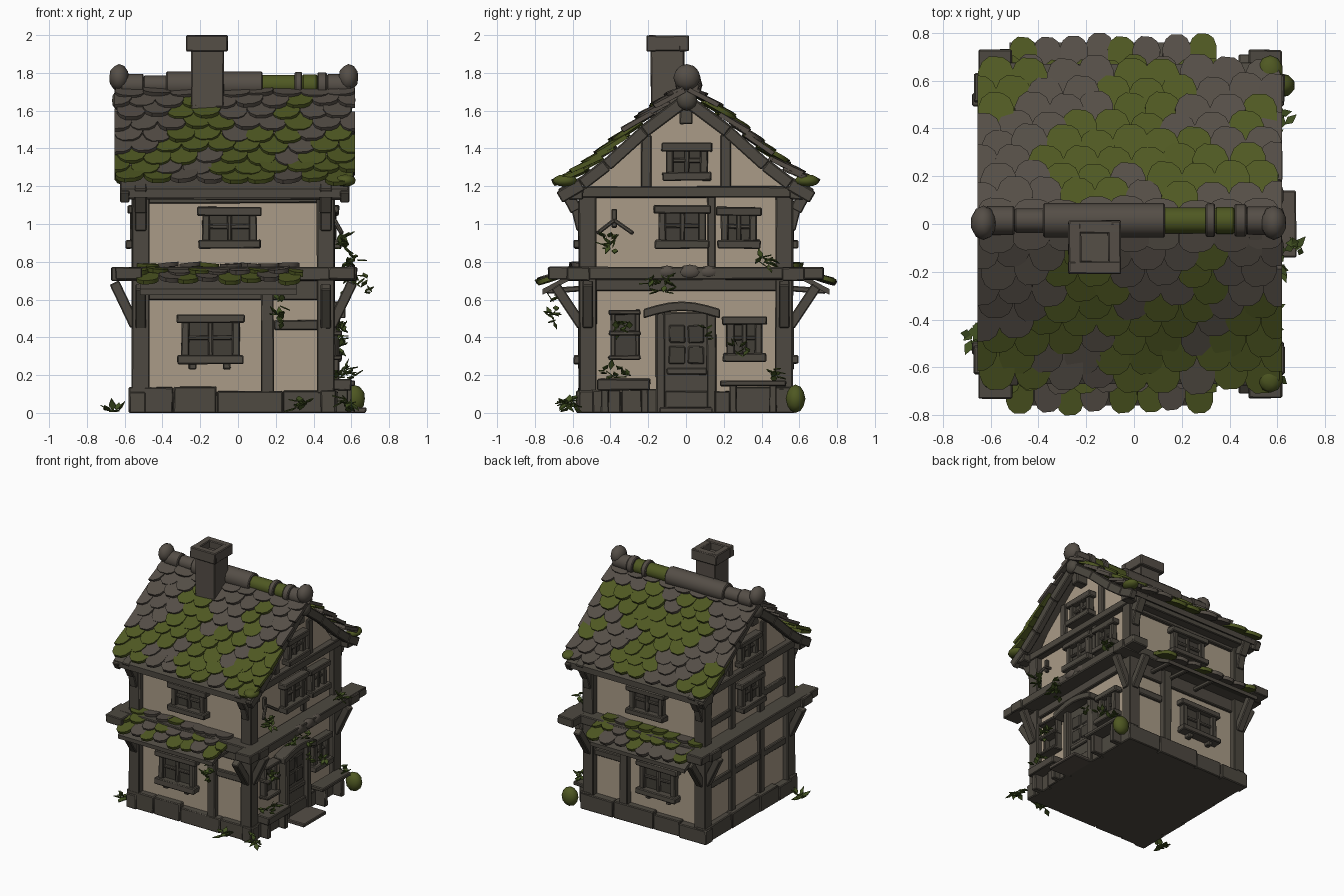
import bpy, bmesh, math, random
from mathutils import Vector, Matrix

if "Cube" in bpy.data.objects:
    bpy.data.objects.remove(bpy.data.objects["Cube"])
random.seed(7)
R = random.uniform

COL = {"timber": (0.075, 0.066, 0.052), "roof_stone": (0.090, 0.076, 0.062), "plaster": (0.40, 0.33, 0.245),
       "moss": (0.078, 0.098, 0.016), "leaf": (0.055, 0.085, 0.016), "dark_pane": (0.055, 0.049, 0.039)}
MATS = {}
for n, c in COL.items():
    MATS[n] = bpy.data.materials.new(n)
    MATS[n].diffuse_color = (*c, 1)
parts = {}   # part name -> (bmesh, material names, bevel width)


def part(name, mats, bevel=0.0):
    if name not in parts:
        parts[name] = (bmesh.new(), mats.split(), bevel)
    return parts[name][0]


def solid(bm, bottom, top, mi=0):
    """Closed prism between two matching loops of points."""
    a = [bm.verts.new(p) for p in bottom]
    b = [bm.verts.new(p) for p in top]
    n = len(a)
    fs = [bm.faces.new(a), bm.faces.new(b)]
    fs += [bm.faces.new((a[i], a[(i + 1) % n], b[(i + 1) % n], b[i])) for i in range(n)]
    for f in fs:
        f.material_index = mi


def box(name, x0, x1, y0, y1, z0, z1, mat="timber", fn=Vector, rough=0.003):
    j = lambda x, y, z: fn((x + R(-rough, rough), y + R(-rough, rough), max(0, z + R(-rough, rough) * (z > 0))))
    ring = ((x0, y0), (x1, y0), (x1, y1), (x0, y1))
    solid(part(name, mat, 0.006), [j(x, y, z0) for x, y in ring], [j(x, y, z1) for x, y in ring])


# Wall frames: u runs along the wall, d points outwards, v is height
SIDE = {"front": lambda p: Vector((p[0], -0.52 - p[1], p[2])), "back": lambda p: Vector((p[0], 0.52 + p[1], p[2])),
        "right": lambda p: Vector((0.47 + p[1], p[0], p[2])), "left": lambda p: Vector((-0.52 - p[1], p[0], p[2]))}


def wall(name, side, u0, u1, v0, v1, d0=-0.02, d1=0.025, mat="timber"):
    box(name, u0, u1, d0, d1, v0, v1, mat, SIDE[side])


def beam(name, p, q, w, h=None, mat="timber"):
    p, q, h = Vector(p), Vector(q), h or w
    d = (q - p).normalized()
    s = d.cross(Vector((1, 0, 0)) if abs(d.x) < 0.9 else Vector((0, 0, 1))).normalized()
    t = d.cross(s)
    cs = [s * a * w / 2 + t * b * h / 2 for a, b in ((-1, -1), (1, -1), (1, 1), (-1, 1))]
    solid(part(name, mat, 0.006), [p + c for c in cs], [q + c for c in cs])


def window(side, u, v0, v1, w, tag):
    nm, h = tag + "_window_frame", w / 2
    wall(tag + "_window_pane", side, u - h, u + h, v0, v1, -0.01, 0.02, "dark_pane")
    for s in (-1, 1):
        wall(nm, side, u + s * h - 0.02, u + s * h + 0.02, v0, v1, 0, 0.05)
    wall(nm, side, u - h - 0.045, u + h + 0.045, v1 - 0.025, v1 + 0.02, 0, 0.065)
    wall(nm, side, u - h - 0.04, u + h + 0.04, v0 - 0.02, v0 + 0.025, 0, 0.075)
    wall(nm, side, u - 0.013, u + 0.013, v0, v1, 0, 0.042)
    wall(nm, side, u - h, u + h, (v0 + v1) / 2 - 0.005, (v0 + v1) / 2 + 0.018, 0, 0.036)


def cyl_x(name, x0, x1, y, z, r, mat):
    m = Matrix.Translation(((x0 + x1) / 2, y, z)) @ Matrix.Rotation(math.pi / 2, 4, 'Y')
    bmesh.ops.create_cone(part(name, mat, 0.006), cap_ends=True, segments=12, radius1=r, radius2=r, depth=x1 - x0, matrix=m)


def ball(name, p, r, mat, sq=(1, 1, 1)):
    bmesh.ops.create_icosphere(part(name, mat), subdivisions=2, radius=r,
                               matrix=Matrix.Translation(p) @ Matrix.Diagonal((*sq, 1)))


def leaves(name, p, spread, n, size=0.06):
    bm = part(name, "leaf")
    for _ in range(n):
        o = Vector(p) + Vector([R(-s, s) for s in spread])
        d = Vector((R(-1, 1), R(-1, 1), R(-0.7, 0.8))).normalized() * size * R(0.7, 1.2)
        s = d.cross(Vector((0, 0, 1))).normalized() * size * 0.28
        pts = [o, o + d * 0.45 + s, o + d, o + d * 0.45 - s]
        for q in pts:
            q.z = max(q.z, 0.004)
        solid(bm, pts, [q + Vector((0, 0, 0.006)) for q in pts])


# Plaster body, with a gable prism under the roof
box("plaster_walls", -0.52, 0.47, -0.52, 0.52, 0.05, 1.2, "plaster", rough=0)
tri = ((-0.53, 1.17), (0.53, 1.17), (0.4, 1.33), (0, 1.67), (-0.4, 1.33))
solid(part("gable_walls", "plaster"), [(-0.52, y, z) for y, z in tri], [(0.47, y, z) for y, z in tri])

# Stone plinth of uneven blocks
box("plinth_core", -0.55, 0.5, -0.55, 0.55, 0, 0.11, "timber", rough=0)
for side, a, b in (("front", -0.58, 0.53), ("back", -0.58, 0.53), ("left", -0.58, 0.58), ("right", -0.58, 0.58)):
    cuts = [a, a + 0.24, a + 0.47, a + 0.82, b]
    for u0, u1 in zip(cuts, cuts[1:]):
        wall("plinth_stones", side, u0, u1 - 0.004, 0, R(0.11, 0.145), -0.03, R(0.045, 0.06))

# Corner posts, rails and eave braces
for x in (-0.515, 0.465):
    for y in (-0.52, 0.52):
        sx, sy = (1 if x > 0 else -1), (1 if y > 0 else -1)
        box("corner_posts", x - 0.047, x + 0.047, y - 0.047, y + 0.047, 0.1, 1.2)
        beam("eave_braces", (x, y + sy * 0.03, 0.97), (x, y + sy * 0.06, 1.09), 0.06)
        beam("eave_braces", (x, y + sy * 0.06, 1.07), (x, y + sy * 0.13, 1.2), 0.065)
        beam("floor_braces", (x + sx * 0.03, y, 0.46), (x + sx * 0.14, y, 0.69), 0.055)
        beam("floor_braces", (x, y + sy * 0.03, 0.46), (x, y + sy * 0.17, 0.67), 0.055)
for s in (-1, 1):
    box("floor_belt", -0.67, 0.63, s * 0.57 - 0.06, s * 0.57 + 0.06, 0.70, 0.77)
    box("eave_purlin", -0.62, 0.58, s * 0.585 - 0.04, s * 0.585 + 0.04, 1.13, 1.19)
for x in (-0.58, 0.55):
    box("floor_belt_sides", x - 0.07, x + 0.07, -0.73, 0.73, 0.705, 0.772)
for side in ("front", "back"):
    wall("long_wall_timbers", side, 0.12, 0.19, 0.1, 0.71, -0.02, 0.045)
    wall("long_wall_timbers", side, 0.19, 0.45, 0.44, 0.49)
    wall("long_wall_timbers", side, -0.5, 0.45, 0.6, 0.71, -0.02, 0.02)
    wall("long_wall_timbers", side, -0.5, 0.45, 1.11, 1.18)
    window(side, -0.045, 0.89, 1.07, 0.25, side + "_upper")
    window(side, -0.145, 0.28, 0.50, 0.27, side + "_lower")
    for u in (-0.24, -0.06):
        wall("sill_brackets", side, u - 0.02, u + 0.02, 0.23, 0.28, 0, 0.05)
for side in ("left", "right"):
    wall("gable_timbers", side, -0.57, 0.57, 1.14, 1.2, -0.02, 0.05)
    wall("gable_timbers", side, -0.5, 0.5, 0.645, 0.71, -0.02, 0.03)
    for s in (-1, 1):
        wall("gable_timbers", side, s * 0.21 - 0.027, s * 0.21 + 0.027, 1.18, 1.47)
    wall("gable_timbers", side, -0.035, 0.035, 1.53, 1.66, -0.02, 0.09)
    window(side, 0.005, 1.25, 1.41, 0.18, side + "_gable")
    window(side, -0.02, 0.89, 1.08, 0.21, side + "_upper")
for u in (-0.18, 0.18):
    wall("left_wall_timbers", "left", u - 0.03, u + 0.03, 0.1, 1.15)
for v in (0.42, 0.9):
    for a, b in ((-0.5, -0.18), (0.18, 0.5)):
        wall("left_wall_timbers", "left", a, b, v - 0.027, v + 0.027, -0.02, 0.022)
wall("left_wall_timbers", "left", -0.18, 0.18, 0.393, 0.447, -0.02, 0.022)
wall("right_wall_timbers", "right", 0.115, 0.155, 0.77, 1.15)
window("right", 0.28, 0.89, 1.07, 0.15, "right_small")
window("right", 0.31, 0.29, 0.49, 0.15, "right_lower")

# Door with arched lintel and step
wall("door_leaf", "right", -0.12, 0.13, 0.02, 0.53, 0, 0.03)
for s in (-1, 1):
    wall("door_frame", "right", s * 0.135 - 0.025, s * 0.135 + 0.025, 0, 0.53, 0, 0.065)
arch = [(-0.225 + 0.405 * i / 6, 0.525 + 0.04 * math.sin(math.pi * i / 6)) for i in range(7)]
lo = [(u, v - 0.025) for u, v in arch] + [(u, v + 0.025) for u, v in reversed(arch)]
solid(part("door_lintel", "timber", 0.006), [SIDE["right"]((u, 0, v)) for u, v in lo],
      [SIDE["right"]((u, 0.1, v)) for u, v in lo])
for i in range(2):
    for k in range(2):
        wall("door_panes", "right", -0.09 + i * 0.1, -0.005 + i * 0.1, 0.26 + k * 0.11, 0.355 + k * 0.11, 0.02, 0.037, "dark_pane")
wall("door_leaf", "right", -0.1, 0.11, 0.2, 0.235, 0, 0.045)
box("door_step", 0.5, 0.68, -0.14, 0.14, 0, 0.03, "roof_stone")

# Hanging shelf, planter, bench and sign bracket on the door side
wall("shelf_back", "right", -0.4, -0.25, 0.29, 0.53, 0, 0.012, "dark_pane")
for v in (0.28, 0.41, 0.52):
    wall("wall_shelf", "right", -0.41, -0.24, v, v + 0.025, 0, 0.08)
for u in (-0.4, -0.27):
    wall("wall_shelf", "right", u, u + 0.025, 0.28, 0.54, 0, 0.05)
wall("planter", "right", -0.47, -0.19, 0.12, 0.18, 0.02, 0.13)
for u in (-0.45, -0.24):
    wall("planter", "right", u, u + 0.04, 0, 0.13, 0.03, 0.11)
    wall("bench", "right", u + 0.68, u + 0.72, 0, 0.15, 0.04, 0.13)
wall("bench", "right", 0.18, 0.53, 0.14, 0.172, 0.03, 0.15)
beam("sign_bracket", (0.5, -0.38, 1.08), (0.5, -0.38, 0.98), 0.03)
for y in (-0.47, -0.28):
    beam("sign_bracket", (0.51, -0.38, 1.02), (0.55, y, 0.95), 0.022)
for y, r in ((-0.1, 0.035), (0.02, 0.04), (0.12, 0.035)):
    ball("belt_stones", (0.6, y, 0.745), r, "roof_stone", (0.8, 1.6, 1))

# Roof boarding, shingles and awnings
MAIN = [(0, 1.70), (0.22, 1.535), (0.42, 1.355), (0.55, 1.255), (0.67, 1.185)]
AWN = [(0.5, 0.765), (0.62, 0.73), (0.76, 0.655)]
PATCH = [(.08, .6, .19), (-.55, .6, .14), (-.2, .3, .19), (.2, .27, .15), (.5, .25, .1), (.5, .5, .1), (.0, .46, .12),
         (.05, -.57, .2), (-.55, -.6, .15), (.5, -.6, .17), (-.2, -.28, .13), (.3, -.25, .1), (.5, -.42, .12),
         (-.33, -.45, .11), (.2, -.42, .1)]


def along(prof, s):
    for i, (a, b) in enumerate(zip(prof, prof[1:])):
        a, b = Vector(a), Vector(b)
        ln = (b - a).length
        if s <= ln or i == len(prof) - 2:
            return a + (b - a) * (s / ln)
        s -= ln


def shingles(name, prof, x0, x1, sg, rows, w, length, mossy):
    bm = part(name, "roof_stone moss")
    total = sum((Vector(b) - Vector(a)).length for a, b in zip(prof, prof[1:]))
    n = round((x1 - x0) / w)
    w = (x1 - x0) / n
    shape = [(-.53, 0), (.53, 0), (.54, .62), (.42, .85), (.2, .98), (-.2, 1), (-.42, .86), (-.54, .62)]
    for r in range(rows):
        for k in range(n + r % 2):
            xc = x0 + (k + 0.5 - 0.5 * (r % 2)) * w + R(-.012, .012)
            s = total * (r + 1) / rows + R(-.012, .018)
            a, b = along(prof, max(s - length, 0)), along(prof, s)
            nrm = Vector((-(b - a).y, (b - a).x)).normalized()
            lift, tilt = R(0.022, 0.038), R(-.012, .012)
            mi = int(mossy(xc, sg * b.x))
            pts = []
            for u, v in shape:
                p = a + (b - a) * v + nrm * (0.004 + lift * v + tilt * u)
                x = min(max(xc + u * w, x0 - 0.015), x1 + 0.015)
                pts.append((Vector((x, sg * p.x, p.y)), Vector((x, sg * (p.x + nrm.x * .024), p.y + nrm.y * .024))))
            solid(bm, [p[0] for p in pts], [p[1] for p in pts], mi)


on_patch = lambda x, y: any(math.hypot(x - a, y - b) < r for a, b, r in PATCH)
for sg, tag in ((-1, "front"), (1, "back")):
    for prof, x0, x1, nm, th in ((MAIN, -0.62, 0.58, "roof_boards_", 0.045), (AWN, -0.52, 0.31, "awning_boards_", 0.03)):
        for (y0, z0), (y1, z1) in zip(prof, prof[1:]):
            q = ((sg * y0, z0), (sg * y1, z1), (sg * y1, z1 - th), (sg * y0, z0 - th))
            solid(part(nm + tag, "timber"), [(x0, *p) for p in q], [(x1, *p) for p in q])
    shingles("roof_shingles_" + tag, MAIN, -0.64, 0.605, sg, 9, 0.14, 0.18, on_patch)
    shingles("awning_shingles_" + tag, AWN, -0.53, 0.33, sg, 3, 0.11, 0.14, lambda x, y: R(0, 1) < 0.6)
    # Bargeboards following the roof edge at both gables
    for x in (-0.6, 0.565):
        for (y0, z0), (y1, z1) in zip(MAIN, MAIN[1:]):
            beam("bargeboards", (x, sg * y0, z0 - 0.045), (x, sg * y1, z1 - 0.045), 0.065, 0.05)
    ball("eave_moss", (0.57, sg * 0.64, 1.23), 0.055, "moss", (1, 1.2, 0.6))
    for x in (-0.12, 0.12, 0.28):
        beam("awning_struts", (x, sg * 0.53, 0.66), (x, sg * 0.74, 0.645), 0.03)

# Ridge caps with knobs at the ends
for x0, x1, r, m in ((-0.62, -0.5, .06, "roof_stone"), (-0.5, -0.36, .05, "roof_stone"), (-0.38, 0.13, .072, "roof_stone"),
                     (0.12, 0.31, .055, "moss"), (0.3, 0.34, .07, "roof_stone"), (0.34, 0.42, .056, "moss"),
                     (0.42, 0.47, .068, "roof_stone"), (0.47, 0.6, .058, "roof_stone")):
    cyl_x("ridge_cap_" + m, x0, x1, 0.015, 1.735, r, m)
for x in (-0.63, 0.585):
    ball("ridge_knobs", (x, 0.005, 1.775), 0.072, "roof_stone", (0.75, 1, 1))
    ball("purlin_ends", (x, 0.005, 1.655), 0.055, "timber", (0.7, 1, 1))

# Chimney with hollow cap
box("chimney_shaft", -0.25, -0.075, -0.185, -0.01, 1.5, 1.94, "roof_stone")
for s in (-1, 1):
    box("chimney_cap", -0.275, -0.055, -0.0975 + s * 0.085 - 0.027, -0.0975 + s * 0.085 + 0.027, 1.915, 1.998, "roof_stone", rough=0.002)
    box("chimney_cap", -0.165 + s * 0.083 - 0.027, -0.165 + s * 0.083 + 0.027, -0.2, 0.005, 1.915, 1.998, "roof_stone", rough=0.002)

# Plants: wall vines, potted plants and tufts on the ground
for p, sp, n in (((0.56, -0.4, 0.9), (.02, .03, .04), 16), ((0.6, -0.16, 0.68), (.03, .03, .05), 14),
                 ((0.6, 0.42, 0.8), (.03, .03, .04), 12), ((0.55, -0.38, 0.2), (.03, .07, .03), 14),
                 ((0.54, 0.3, 0.34), (.01, .06, .02), 8), ((0.55, 0.12, 0.42), (.01, .02, .04), 6),
                 ((0.68, -0.1, 0.68), (.01, .02, .05), 8), ((0.22, -0.71, 0.54), (.02, .02, .08), 16),
                 ((0.54, -0.33, 0.46), (.02, .05, .03), 12), ((0.6, 0.48, 0.2), (.03, .03, .03), 8)):
    leaves("wall_plants", p, sp, n)
for p in ((0.33, -0.63, 0.04), (-0.66, -0.47, 0.01), (0.58, -0.62, 0.05)):
    leaves("ground_plants", p, (.025, .025, .02 if p[2] > .02 else .003), 14, 0.07)
ball("bush", (0.61, 0.58, 0.075), 0.065, "moss", (1, 0.8, 1.15))

# Turn the collected parts into objects
for name, (bm, mats, bev) in parts.items():
    bmesh.ops.recalc_face_normals(bm, faces=bm.faces[:])
    if bev:
        ed = [e for e in bm.edges if len(e.link_faces) == 2 and e.calc_face_angle(0) > 0.7]
        bmesh.ops.bevel(bm, geom=ed, offset=bev, segments=1, affect='EDGES', profile=0.5)
    me = bpy.data.meshes.new(name)
    bm.to_mesh(me)
    bm.free()
    for m in mats:
        me.materials.append(MATS[m])
    ob = bpy.data.objects.new(name, me)
    bpy.context.collection.objects.link(ob)
    ob.select_set(True)
    bpy.context.view_layer.objects.active = ob
bpy.ops.object.shade_smooth_by_angle(angle=math.radians(35))

for m in bpy.data.materials:
    if m.users and not m.is_grease_pencil:
        m.use_nodes = True
        m.node_tree.nodes["Principled BSDF"].inputs["Base Color"].default_value = m.diffuse_color
